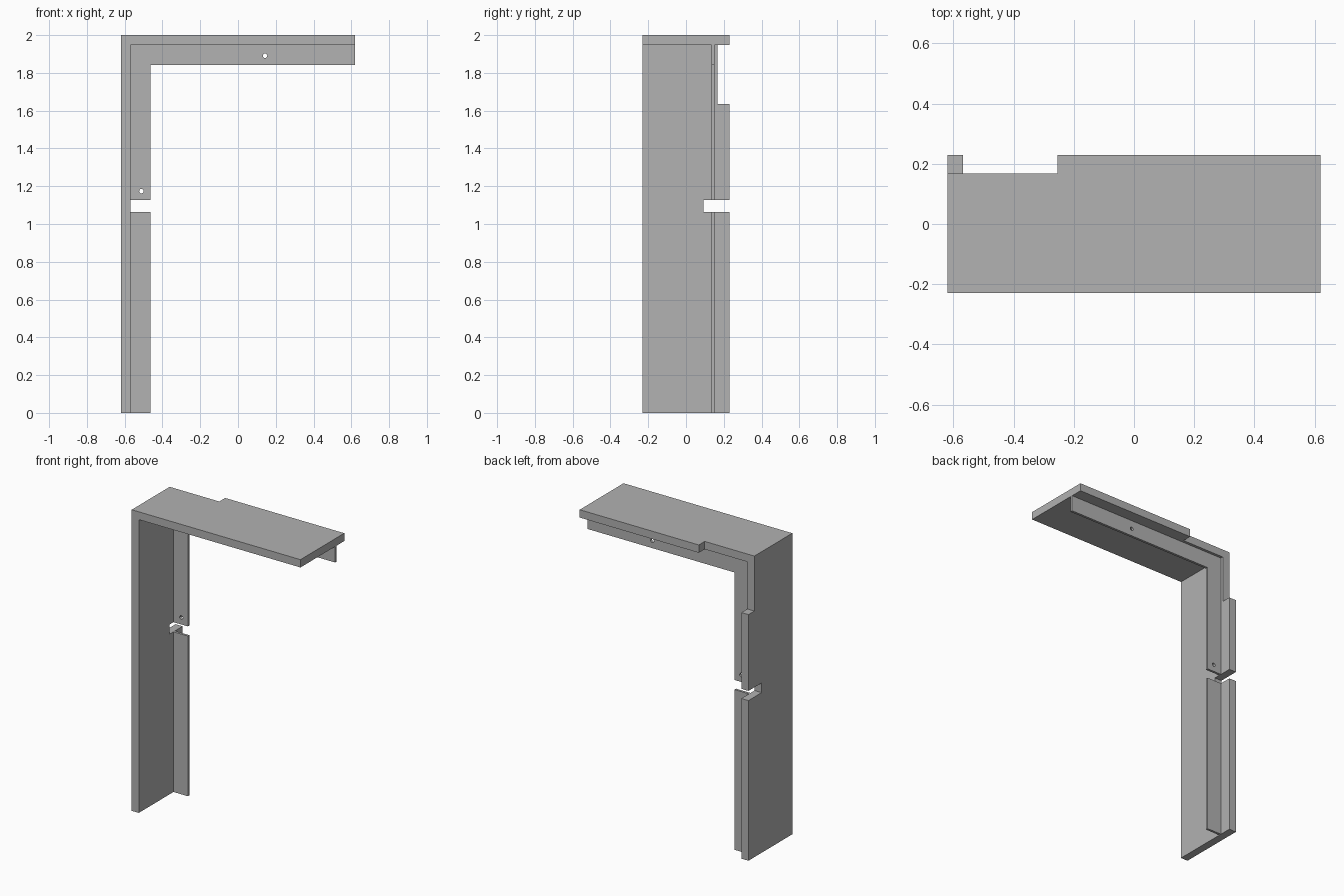
import bpy
import bmesh
from mathutils import Matrix, Vector

cube = bpy.data.objects.get("Cube")
if cube:
    bpy.data.objects.remove(cube, do_unlink=True)

# Overall extents and sheet sizes
X, Y, TOP = 0.62, 0.23, 2.0
BOARD = 0.052
INNER_X, INNER_Z = -X + BOARD, TOP - BOARD
LIP = 0.106

grey = bpy.data.materials.new("plain grey")
grey.use_nodes = True
colour = (0.445, 0.445, 0.445, 1)
grey.diffuse_color = colour
grey.node_tree.nodes["Principled BSDF"].inputs["Base Color"].default_value = colour


def add_object(name, bm):
    bmesh.ops.recalc_face_normals(bm, faces=bm.faces)
    mesh = bpy.data.meshes.new(name)
    bm.to_mesh(mesh)
    bm.free()
    mesh.materials.append(grey)
    obj = bpy.data.objects.new(name, mesh)
    bpy.context.collection.objects.link(obj)
    return obj


def angle_profile(name, left, top, thick, y0, y1):
    """Upside-down L in the xz plane, extruded from y0 to y1."""
    points = [(left, 0), (left + thick, 0), (left + thick, top - thick),
              (X, top - thick), (X, top), (left, top)]
    bm = bmesh.new()
    face = bm.faces.new([bm.verts.new((x, y0, z)) for x, z in points])
    ext = bmesh.ops.extrude_face_region(bm, geom=[face])["geom"]
    verts = [g for g in ext if isinstance(g, bmesh.types.BMVert)]
    bmesh.ops.translate(bm, verts=verts, vec=(0, y1 - y0, 0))
    return add_object(name, bm)


def box(name, low, high):
    low, high = Vector(low), Vector(high)
    bm = bmesh.new()
    bmesh.ops.create_cube(bm, size=1, matrix=Matrix.Translation((low + high) / 2)
                          @ Matrix.Diagonal((high - low).to_4d()))
    return add_object(name, bm)


def drill(name, x, z):
    bm = bmesh.new()
    bmesh.ops.create_cone(bm, cap_ends=True, segments=24, radius1=0.012,
                          radius2=0.012, depth=0.2,
                          matrix=Matrix.Translation((x, 0.14, z))
                          @ Matrix.Rotation(1.5707963, 4, "X"))
    return add_object(name, bm)


def cut(obj, cutter):
    cutter.hide_render = True
    mod = obj.modifiers.new("cut", "BOOLEAN")
    mod.operation, mod.solver, mod.object = "DIFFERENCE", "EXACT", cutter
    bpy.context.view_layer.objects.active = obj
    bpy.ops.object.modifier_apply(modifier=mod.name)


# Side and top boards, and the lip set in behind them
boards = angle_profile("side_and_top_boards", -X, TOP, BOARD, -Y, Y)
lip = angle_profile("rear_lip", INNER_X, INNER_Z, LIP, 0.134, 0.15)

# Cable slot through both, corner relief in the boards, screw holes in the lip
slot = box("slot_cutter", (-1, 0.092, 1.064), (-0.4, 0.4, 1.128))
relief = box("relief_cutter", (-1, 0.168, 1.635), (-0.255, 0.4, 2.2))
holes = [drill("top_hole_cutter", 0.143, 1.891), drill("side_hole_cutter", -0.511, 1.174)]

cut(boards, slot)
cut(boards, relief)
cut(lip, slot)
for hole in holes:
    cut(lip, hole)

for cutter in [slot, relief] + holes:
    bpy.data.objects.remove(cutter, do_unlink=True)
